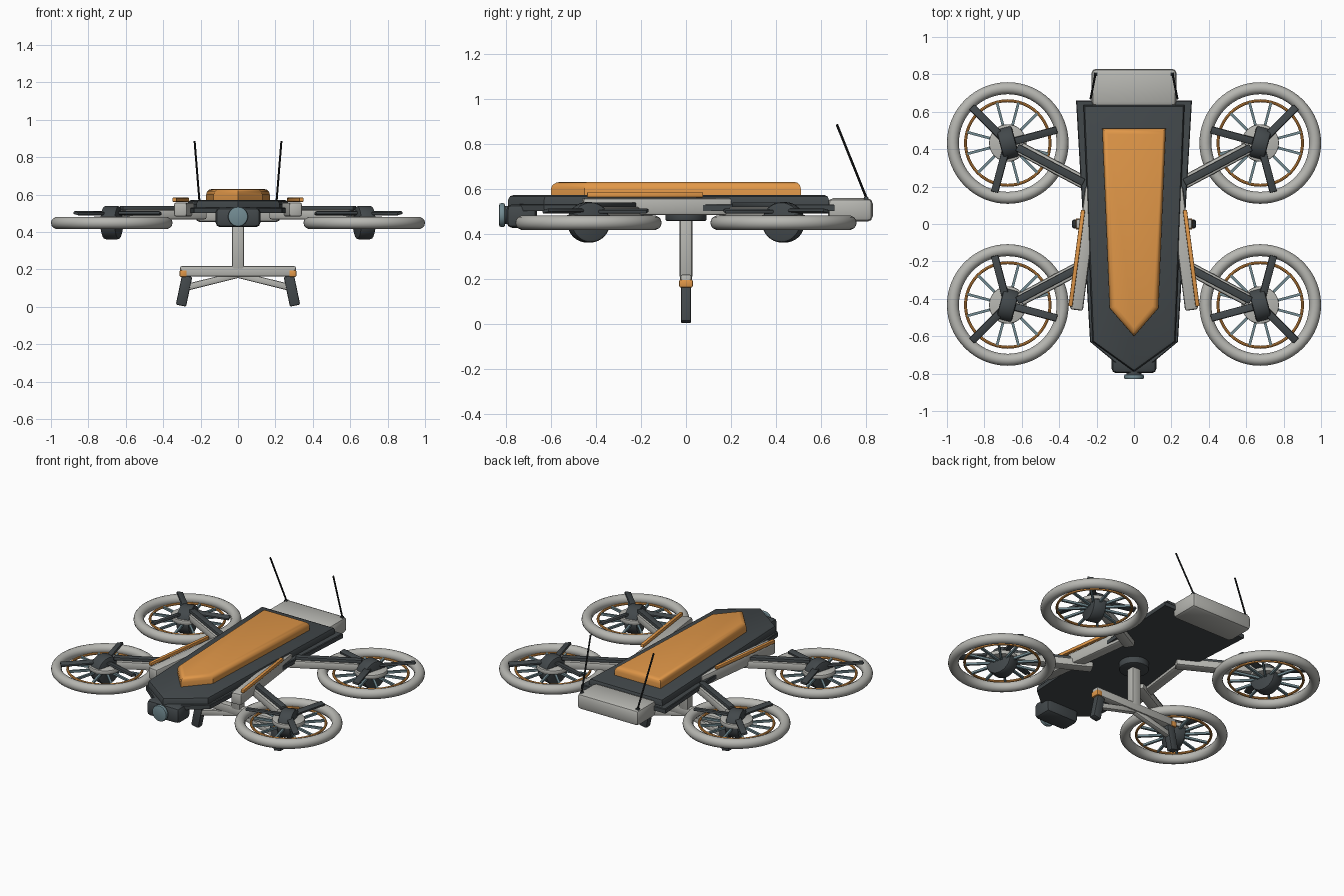
import bpy, bmesh, math
from mathutils import Vector, Matrix

cube = bpy.data.objects.get("Cube")
if cube:
    bpy.data.objects.remove(cube, do_unlink=True)


def material(name, color):
    m = bpy.data.materials.new(name)
    m.use_nodes = True
    m.diffuse_color = (*color, 1)
    m.node_tree.nodes["Principled BSDF"].inputs["Base Color"].default_value = (*color, 1)
    return m


DARK = material("charcoal", (0.055, 0.065, 0.07))
LIGHT = material("light grey", (0.47, 0.47, 0.44))
ORANGE = material("orange", (0.75, 0.31, 0.065))
BLUE = material("blue grey", (0.17, 0.26, 0.29))
BLACK = material("black", (0.015, 0.016, 0.017))


def finish(bm, name, mat, matrix=Matrix()):
    bmesh.ops.transform(bm, matrix=matrix, verts=bm.verts)
    bmesh.ops.recalc_face_normals(bm, faces=bm.faces)
    mesh = bpy.data.meshes.new(name)
    bm.to_mesh(mesh)
    bm.free()
    mesh.materials.append(mat)
    obj = bpy.data.objects.new(name, mesh)
    bpy.context.collection.objects.link(obj)
    bpy.ops.object.select_all(action='DESELECT')
    obj.select_set(True)
    bpy.context.view_layer.objects.active = obj
    bpy.ops.object.shade_smooth_by_angle(angle=math.radians(35))
    return obj


def bevel(bm, edges, size, segments=2):
    if size:
        bmesh.ops.bevel(bm, geom=edges, offset=size, segments=segments,
                        profile=0.5, affect='EDGES', clamp_overlap=True)


def box(name, center, size, mat, round_=0.01, rotation=Matrix()):
    bm = bmesh.new()
    bmesh.ops.create_cube(bm, size=1)
    bmesh.ops.scale(bm, vec=size, verts=bm.verts)
    bevel(bm, bm.edges[:], round_)
    return finish(bm, name, mat, Matrix.Translation(center) @ rotation)


def beam(name, start, end, width, height, mat, round_=0.008, roll=0):
    a, b = Vector(start), Vector(end)
    turn = (b - a).to_track_quat('X', 'Z').to_matrix().to_4x4()
    turn = turn @ Matrix.Rotation(roll, 4, 'X')
    return box(name, (a + b) / 2, ((b - a).length, width, height), mat, round_, turn)


def cylinder(name, center, radius, depth, mat, axis=(0, 0, 1), round_=0.0, sides=32):
    bm = bmesh.new()
    bmesh.ops.create_cone(bm, cap_ends=True, segments=sides, radius1=radius,
                          radius2=radius, depth=depth)
    rims = [e for e in bm.edges if any(len(f.verts) > 4 for f in e.link_faces)]
    bevel(bm, rims, round_)
    turn = Vector(axis).to_track_quat('Z', 'Y').to_matrix().to_4x4()
    return finish(bm, name, mat, Matrix.Translation(center) @ turn)


def ring(name, center, radius, tube, mat, sides=64, tube_sides=14):
    # a circle of points spun around the vertical axis
    bm = bmesh.new()
    verts = [bm.verts.new((radius + tube * math.cos(t), 0, tube * math.sin(t)))
             for t in (math.tau * i / tube_sides for i in range(tube_sides))]
    edges = [bm.edges.new((verts[i - 1], verts[i])) for i in range(tube_sides)]
    bmesh.ops.spin(bm, geom=verts + edges, cent=(0, 0, 0), axis=(0, 0, 1),
                   angle=math.tau, steps=sides)
    bmesh.ops.remove_doubles(bm, verts=bm.verts, dist=0.0001)
    return finish(bm, name, mat, Matrix.Translation(center))


def slab(name, half, z0, z1, mat, round_, segments=3):
    # half outline on +x, from back to nose, mirrored and extruded
    outline = half + [(-x, y) for x, y in reversed(half) if x > 0]
    bm = bmesh.new()
    face = bm.faces.new([bm.verts.new((x, y, z0)) for x, y in outline])
    top = bmesh.ops.extrude_face_region(bm, geom=[face])["geom"]
    bmesh.ops.translate(bm, vec=(0, 0, z1 - z0),
                        verts=[v for v in top if isinstance(v, bmesh.types.BMVert)])
    if not face.is_valid or len([f for f in bm.faces if len(f.verts) == len(outline)]) < 2:
        bm.faces.new([v for v in bm.verts if v.co.z == z0][:len(outline)])
    bevel(bm, [e for e in bm.edges if all(v.co.z > z1 - 0.001 for v in e.verts)],
          round_, segments)
    return finish(bm, name, mat)


# Body
slab("base_plate", [(0.31, 0.66), (0.235, -0.63), (0.09, -0.75)], 0.5, 0.53, DARK, 0.004, 1)
slab("hull", [(0.27, 0.635), (0.222, -0.63), (0.0, -0.79)], 0.51, 0.572, DARK, 0.022, 2)
slab("canopy", [(0.17, 0.51), (0.13, -0.45), (0.0, -0.6)], 0.565, 0.63, ORANGE, 0.03)
box("rear_case", (0, 0.73, 0.505), (0.455, 0.2, 0.105), LIGHT, 0.025)
box("nose_camera_housing", (0, -0.73, 0.478), (0.24, 0.135, 0.105), DARK, 0.025)
cylinder("camera_barrel", (0, -0.8, 0.482), 0.04, 0.03, DARK, (0, 1, 0))
cylinder("camera_lens", (0, -0.817, 0.482), 0.053, 0.026, BLUE, (0, 1, 0), 0.008)

# Landing gear centre
cylinder("gear_mount", (0, 0, 0.48), 0.092, 0.05, DARK, round_=0.01)
box("gear_column", (0, 0, 0.335), (0.066, 0.056, 0.27), LIGHT)
box("gear_crossbar", (0, 0, 0.19), (0.62, 0.052, 0.056), LIGHT)

for side in (-1, 1):
    tag = "left" if side > 0 else "right"
    # Legs, joints and braces
    beam(tag + "_foot", (side * 0.272, 0, 0.165), (side * 0.305, 0, 0.006),
         0.046, 0.056, DARK)
    box(tag + "_leg_joint", (side * 0.293, 0, 0.178), (0.038, 0.06, 0.036), ORANGE, 0.006)
    beam(tag + "_gear_brace", (0, 0, 0.172), (side * 0.27, 0, 0.105), 0.036, 0.036, LIGHT)

    # Side pods and antennas
    beam(tag + "_side_pod", (side * 0.308, -0.46, 0.52), (side * 0.225, 0.2, 0.52),
         0.07, 0.076, LIGHT, 0.012)
    beam(tag + "_pod_stripe", (side * 0.34, -0.44, 0.572), (side * 0.272, 0.075, 0.572),
         0.022, 0.022, ORANGE, 0.004)
    box(tag + "_antenna_base", (side * 0.205, 0.8, 0.556), (0.02, 0.02, 0.012), DARK, 0.002)
    base, tip = Vector((side * 0.205, 0.805, 0.55)), Vector((side * 0.232, 0.67, 0.885))
    cylinder(tag + "_antenna", (base + tip) / 2, 0.0055, (tip - base).length,
             BLACK, tip - base, sides=8)

    for end in (-1, 1):
        part = tag + ("_rear" if end > 0 else "_front")
        cx, cy = side * 0.675, end * 0.433

        # Arm with its dark top strip
        beam(part + "_arm", (side * 0.18, end * 0.175, 0.493),
             (side * 0.61, end * 0.405, 0.493), 0.07, 0.052, LIGHT, 0.012)
        beam(part + "_arm_strip", (side * 0.27, end * 0.222, 0.527),
             (side * 0.625, end * 0.41, 0.527), 0.04, 0.024, DARK, 0.005)

        # Rotor guard, inner ring and spokes
        ring(part + "_guard", (cx, cy, 0.448), 0.293, 0.032, LIGHT)
        ring(part + "_inner_ring", (cx, cy, 0.448), 0.226, 0.008, ORANGE, 48, 8)
        for i in range(12):
            a = math.tau * (i + 0.5) / 12
            d = Vector((math.cos(a), math.sin(a), 0))
            c = Vector((cx, cy, 0.448))
            beam(f"{part}_spoke_{i}", c + d * 0.04, c + d * 0.225, 0.014, 0.014, BLUE, 0)
        cylinder(part + "_hub_disc", (cx, cy, 0.468), 0.1, 0.028, LIGHT, round_=0.006)

        # Motor drum lined up with the first of three blades
        for i in range(3):
            a = math.radians(15 + 120 * i)
            d = Vector((-side * math.cos(a), end * math.sin(a), 0))
            if i == 0:
                cylinder(part + "_motor", (cx, cy, 0.45), 0.09, 0.085, DARK, d, 0.012)
            c = Vector((cx, cy, 0.5))
            beam(f"{part}_blade_{i}", c + d * 0.02, c + d * 0.272, 0.04, 0.016,
                 DARK, 0.005, -side * end * 0.2)
